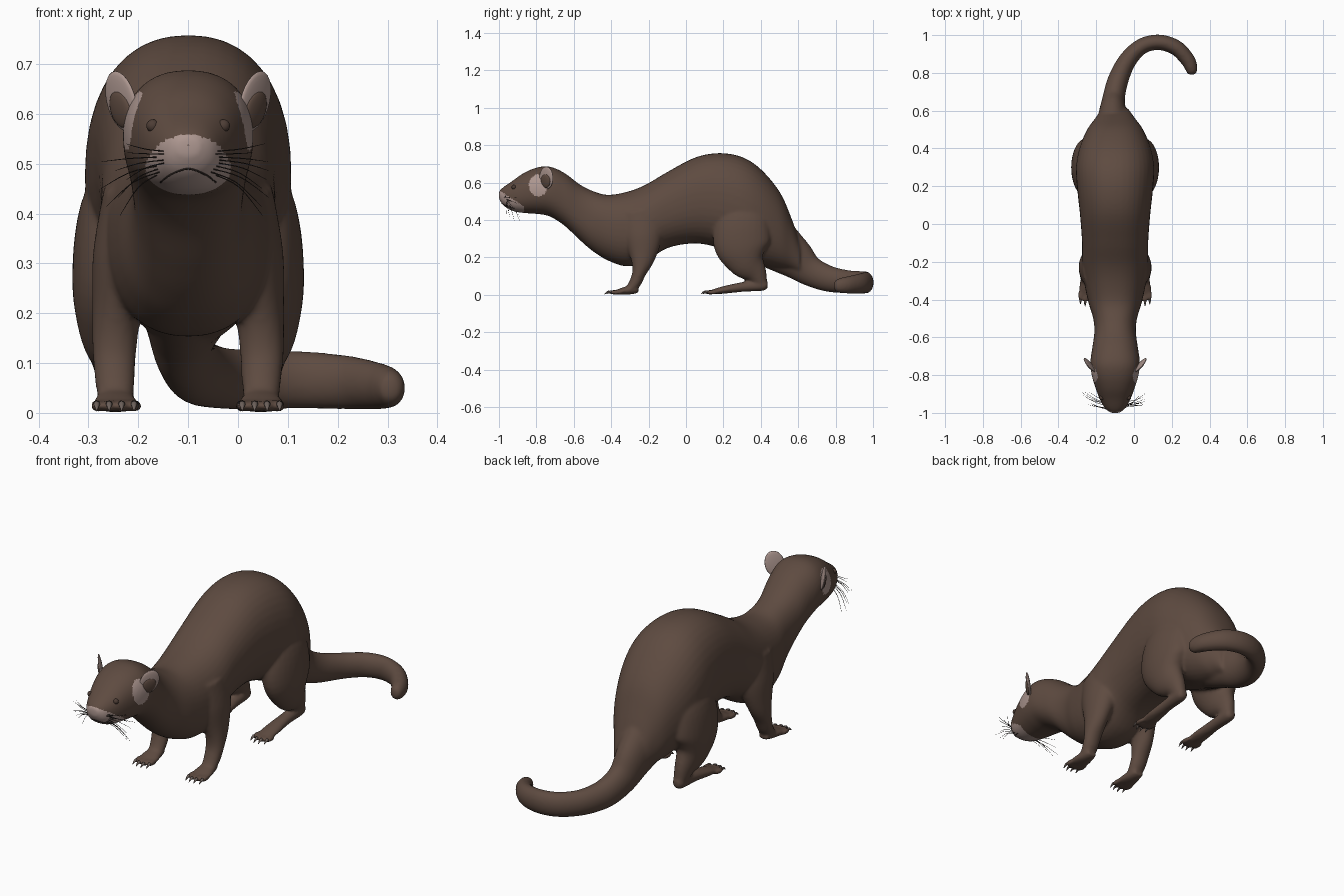
import bpy, bmesh, math, random
from mathutils import Vector, Matrix
from mathutils.bvhtree import BVHTree

if "Cube" in bpy.data.objects:
    bpy.data.objects.remove(bpy.data.objects["Cube"])

random.seed(4)
CX = -0.10                       # the animal's mid line
X, Y, Z = Vector((1, 0, 0)), Vector((0, 1, 0)), Vector((0, 0, 1))


def material(name, rgb):
    m = bpy.data.materials.new(name)
    m.diffuse_color = (*rgb, 1)
    m.use_nodes = True
    m.node_tree.nodes["Principled BSDF"].inputs["Base Color"].default_value = m.diffuse_color
    return m


FUR = material("brown fur", (0.112, 0.070, 0.052))
PALE = material("pale pink fur", (0.42, 0.31, 0.28))
DARK = material("dark whisker", (0.025, 0.018, 0.015))
CLAW = material("grey brown claw", (0.16, 0.125, 0.11))
EYE = material("eye brown", (0.075, 0.047, 0.036))


def spline(rows, sub):
    """Catmull-Rom interpolation of rows of numbers."""
    out = []
    for i in range(len(rows) - 1):
        p0, p1, p2 = rows[max(i - 1, 0)], rows[i], rows[i + 1]
        p3 = rows[min(i + 2, len(rows) - 1)]
        for k in range(sub):
            t = k / sub
            out.append([0.5 * (2 * b + (c - a) * t + (2 * a - 5 * b + 4 * c - d) * t * t
                               + (3 * b - a - 3 * c + d) * t ** 3)
                        for a, b, c, d in zip(p0, p1, p2, p3)])
    return out + [list(rows[-1])]


def tube(bm, rows, ref, n=28, e=2.0, fixed=None, sub=5):
    """Loft superellipses along rows (x, y, z, radius along ref, other radius)."""
    pts = spline(rows, sub)
    pos = [Vector(p[:3]) for p in pts]
    rings = []
    for i, p in enumerate(pts):
        t = fixed or (pos[min(i + 1, len(pos) - 1)] - pos[max(i - 1, 0)]).normalized()
        s = (ref - t * ref.dot(t)).normalized()
        u = t.cross(s)
        ring = []
        for k in range(n):
            c, d = math.cos(2 * math.pi * k / n), math.sin(2 * math.pi * k / n)
            c = math.copysign(abs(c) ** (2 / e), c)
            d = math.copysign(abs(d) ** (2 / e), d)
            ring.append(bm.verts.new(pos[i] + s * c * max(p[3], 1e-4) + u * d * max(p[4], 1e-4)))
        rings.append(ring)
    for a, b in zip(rings, rings[1:]):
        for k in range(n):
            bm.faces.new((a[k], a[(k + 1) % n], b[(k + 1) % n], b[k]))
    bm.faces.new(rings[0][::-1])
    bm.faces.new(rings[-1])


def blob(bm, center, u, v, w, seg=24):
    """Ellipsoid with half axes u, v, w."""
    m = Matrix((u, v, w)).transposed().to_4x4()
    m.translation = center
    bmesh.ops.create_uvsphere(bm, u_segments=seg, v_segments=seg // 2, radius=1, matrix=m)


def finish(name, bm, *mats):
    bmesh.ops.recalc_face_normals(bm, faces=bm.faces[:])
    me = bpy.data.meshes.new(name)
    bm.to_mesh(me)
    bm.free()
    for m in mats:
        me.materials.append(m)
    for p in me.polygons:
        p.use_smooth = True
    ob = bpy.data.objects.new(name, me)
    bpy.context.collection.objects.link(ob)
    return ob


def mirrored(rows, s):
    return [(CX + s * r[0], *r[1:]) for r in rows]


# head, neck and trunk: (y, top, bottom, half width)
TRUNK = [(-1.0, .553, .515, .022), (-.978, .575, .48, .052), (-.93, .608, .45, .08),
         (-.87, .65, .438, .103), (-.8, .68, .433, .124), (-.73, .686, .42, .131),
         (-.65, .652, .37, .12), (-.57, .592, .295, .11), (-.5, .556, .235, .116),
         (-.42, .535, .185, .14), (-.32, .55, .153, .162), (-.22, .587, .175, .175),
         (-.1, .657, .25, .175), (.05, .735, .275, .186), (.18, .758, .25, .2),
         (.3, .737, .2, .207), (.4, .672, .16, .19), (.5, .552, .14, .148),
         (.56, .42, .13, .105), (.61, .28, .11, .07)]
bm = bmesh.new()
tube(bm, [(CX, y, (t + b) / 2, w, (t - b) / 2) for y, t, b, w in TRUNK], X, 40, 2.25, Y)

# tail curling to the right: (x, y, z, vertical radius, side radius)
tube(bm, [(-.112, .48, .27, .14, .10), (-.113, .58, .195, .11, .075), (-.108, .66, .13, .082, .06),
          (-.085, .76, .087, .07, .055), (-.035, .865, .07, .062, .048), (.04, .94, .067, .06, .042),
          (.13, .962, .066, .058, .041), (.22, .935, .061, .054, .041), (.28, .875, .054, .047, .039),
          (.302, .83, .05, .041, .034), (.307, .80, .048, .03, .025), (.308, .79, .048, .01, .01)], Z)

# legs and paws: (offset from mid line, y, z, side radius, other radius)
FRONT = [(.10, -.24, .44, .07, .12), (.122, -.23, .31, .07, .105), (.143, -.232, .2, .05, .068),
         (.148, -.25, .12, .044, .038), (.147, -.272, .065, .04, .032), (.146, -.30, .03, .036, .024)]
THIGH = [(.10, .33, .52, .06, .11), (.14, .305, .40, .078, .145), (.157, .30, .27, .076, .152),
         (.16, .325, .18, .062, .105), (.155, .375, .115, .042, .06), (.15, .405, .06, .03, .032)]
FORE_FOOT = [(.146, -.255, .028, .026, .018), (.146, -.30, .026, .038, .024),
             (.146, -.35, .018, .047, .017), (.146, -.375, .014, .04, .011)]
HIND_FOOT = [(.15, .437, .052, .016, .016), (.15, .41, .052, .03, .03), (.148, .30, .042, .031, .026),
             (.145, .20, .026, .04, .02), (.143, .145, .017, .036, .013)]
claws = bmesh.new()
for s in (-1, 1):
    for part in (FRONT, THIGH, FORE_FOOT, HIND_FOOT):
        tube(bm, mirrored(part, s), X)
    for off, y in ((.146, -.37), (.143, .145)):
        for k in (-1.5, -.5, .5, 1.5):
            lead = -.01 * (1.5 - abs(k))
            x0, y0 = CX + s * off + k * .025, y + lead
            blob(bm, Vector((x0, y0 - .006, .014)), X * .0125, Y * .033, Z * .0135, 16)
            tube(claws, [(x0, y0 - .028, .018, .007, .007), (x0, y0 - .042, .014, .005, .005),
                         (x0, y0 - .055, .004, .001, .001)], X, 8, sub=2)
finish("claws", claws, CLAW)

# fuse into one smooth skin
body = finish("body", bm, FUR, PALE)
mod = body.modifiers.new("fuse", 'REMESH')
mod.mode, mod.voxel_size, mod.use_smooth_shade = 'VOXEL', 0.0075, True
mod = body.modifiers.new("relax", 'SMOOTH')
mod.factor, mod.iterations = 0.5, 8
bpy.context.view_layer.update()
skin = bpy.data.meshes.new_from_object(body.evaluated_get(bpy.context.evaluated_depsgraph_get()))
body.modifiers.clear()
body.data = skin
skin.materials.clear()
skin.materials.append(FUR)
skin.materials.append(PALE)

# pale muzzle, chin and cheek patches
for p in skin.polygons:
    c = p.center
    muzzle = c.y < -.865 and c.z < .56 - .65 * (c.y + 1)
    cheek = ((c.y + .79) / .05) ** 2 + ((c.z - .585) / .06) ** 2 < 1 and abs(c.x - CX) > .08
    p.material_index = int(muzzle or cheek)
    p.use_smooth = True
sb = bmesh.new()
sb.from_mesh(skin)
tree = BVHTree.FromBMesh(sb)
sb.free()


def on_face(off, z):
    """Point on the front of the head."""
    return tree.ray_cast(Vector((CX + off, -1.5, z)), Y)[0] or Vector((CX + off, -.93, z))


# nose, mouth and eyes
bm = bmesh.new()
blob(bm, Vector((CX, -.984, .537)), X * .023, Y * .016, Z * .015)
finish("nose", bm, FUR)
bm = bmesh.new()
mouth = [on_face(o, z) for o, z in ((-.055, .463), (-.04, .475), (-.02, .485), (0, .49),
                                    (.02, .485), (.04, .475), (.055, .463))]
tube(bm, [(*p, .002, .002) for p in mouth], Z, 6, sub=3)
finish("mouth_line", bm, DARK)
bm = bmesh.new()
for s in (-1, 1):
    blob(bm, on_face(s * .071, .576) + Vector((0, .004, 0)), X * .013, Y * .012, Z * .013, 16)
finish("eyes", bm, EYE)

# ears: thin pale shells with a brown hollow on the outer side
shell, hollow = bmesh.new(), bmesh.new()
for s in (-1, 1):
    u = Vector((s * .62, .78, 0)).normalized()
    n = Vector((s * .78, -.62, -.1)).normalized()
    v = Vector((s * .2, 0, 1)).normalized()
    c = Vector((CX + s * .134, -.747, .625))
    blob(shell, c, u * .047, v * .062, n * .009)
    blob(hollow, c - v * .016 + n * .006, u * .032, v * .038, n * .009)
finish("ears", shell, PALE)
finish("ear_hollows", hollow, FUR)

# whiskers
bm = bmesh.new()
for s in (-1, 1):
    for i in range(9):
        z = .525 - .006 * i
        p = on_face(s * random.uniform(.045, .065), z)
        reach, drop = random.uniform(.07, .12), -.015 + .012 * i
        back = random.uniform(.0, .07)
        tube(bm, [(*p, .0013, .0013),
                  (p.x + s * reach * .5, p.y + back * .4, p.z - drop * .3, .0011, .0011),
                  (p.x + s * reach, p.y + back, p.z - drop, .0004, .0004)], Z, 5, sub=4)
finish("whiskers", bm, DARK)
